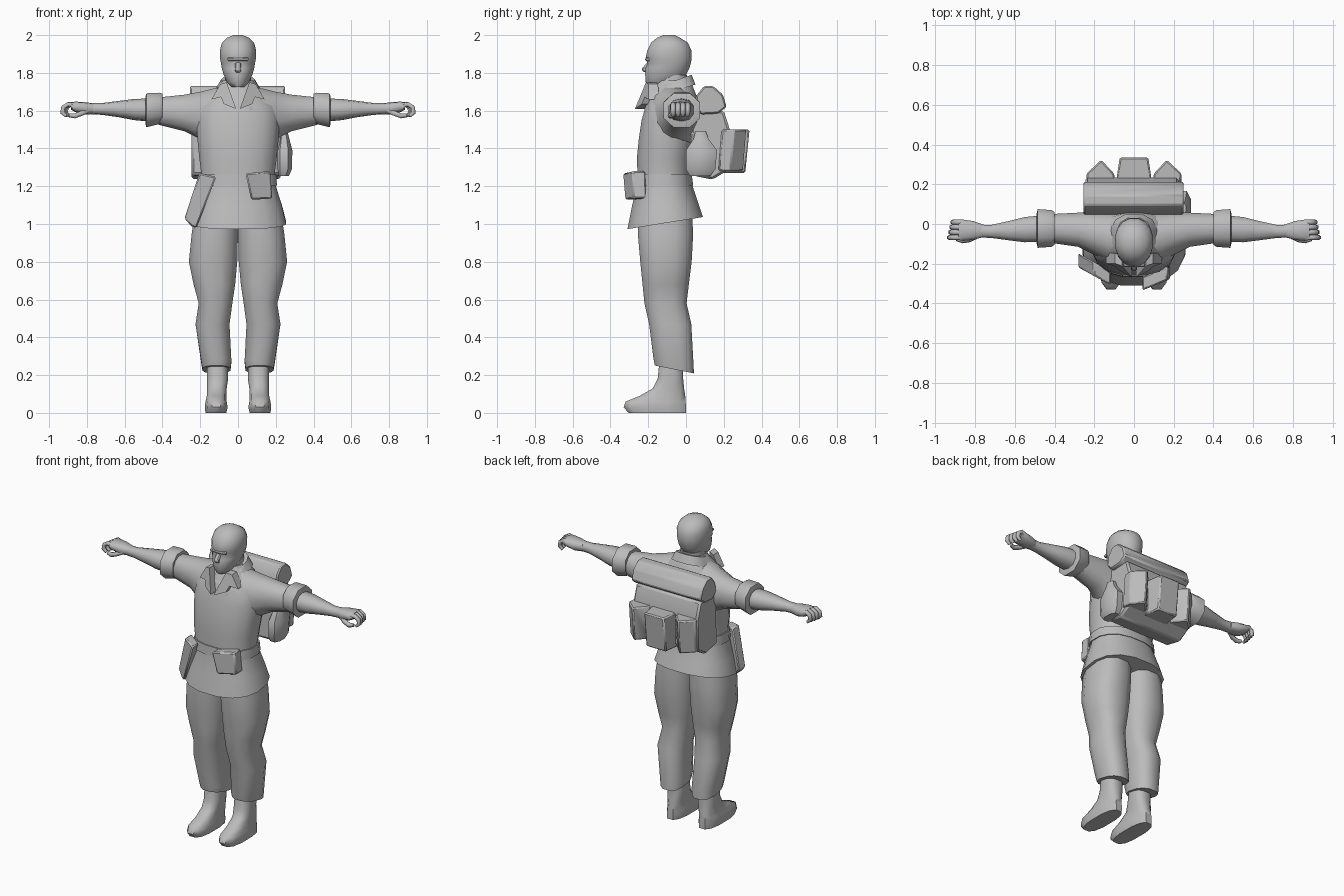
import bpy, bmesh, math

grey = bpy.data.materials.new("plain_grey")
grey.diffuse_color = (0.5, 0.5, 0.5, 1)


def place(axis, p, a, b):
    return {'X': (p, a, b), 'Y': (a, p, b), 'Z': (a, b, p)}[axis]


def finish(name, bm, angle=50):
    bmesh.ops.recalc_face_normals(bm, faces=bm.faces)
    me = bpy.data.meshes.new(name)
    bm.to_mesh(me)
    bm.free()
    me.materials.append(grey)
    ob = bpy.data.objects.new(name, me)
    bpy.context.collection.objects.link(ob)
    bpy.ops.object.select_all(action='DESELECT')
    ob.select_set(True)
    bpy.context.view_layer.objects.active = ob
    bpy.ops.object.shade_smooth_by_angle(angle=math.radians(angle))
    return ob


def skin(bm, rings):
    """Join equal rings of points into a capped shell."""
    vs = [[bm.verts.new(p) for p in r] for r in rings]
    n = len(vs[0])
    for r, s in zip(vs, vs[1:]):
        for i in range(n):
            j = (i + 1) % n
            bm.faces.new((r[i], r[j], s[j], s[i]))
    bm.faces.new(vs[0])
    bm.faces.new(vs[-1])


def loft(name, axis, rings, n=12, power=0.8, side=1, angle=50):
    """Rings: position, a0, a1, b0, b1 and an optional tilt along b."""
    out = []
    for p, a0, a1, b0, b1, *tilt in rings:
        ring = []
        for i in range(n):
            t = 2 * math.pi * (i + 0.5) / n
            c, s = math.cos(t), math.sin(t)
            k = 1 / max(abs(math.cos(math.pi / n)), 0.01) ** power
            c = max(-1, min(1, math.copysign(abs(c) ** power, c) * k))
            s = max(-1, min(1, math.copysign(abs(s) ** power, s) * k))
            db = s * (b1 - b0) / 2
            x, y, z = place(axis, p + (tilt[0] * db if tilt else 0),
                            (a0 + a1) / 2 + c * (a1 - a0) / 2, (b0 + b1) / 2 + db)
            ring.append((x * side, y, z))
        out.append(ring)
    bm = bmesh.new()
    skin(bm, out)
    return finish(name, bm, angle)


def prism(name, axis, pts, lo, hi, shear=(0, 0, 0), side=1, bevel=0.008):
    """Extrude a profile; shear moves y by x, z, relative to the centre."""
    rings = [[place(axis, p, a, b) for a, b in pts] for p in (lo, hi)]
    allp = rings[0] + rings[1]
    cx = sum(p[0] for p in allp) / len(allp)
    cz = sum(p[2] for p in allp) / len(allp)
    rings = [[(x * side, y + shear[0] * (x - cx) + shear[2] * (z - cz), z) for x, y, z in r]
             for r in rings]
    bm = bmesh.new()
    skin(bm, rings)
    ob = finish(name, bm, 35)
    if bevel:
        m = ob.modifiers.new("soft_edge", 'BEVEL')
        m.width, m.segments = bevel, 1
    return ob


def tube(name, path, radius, side):
    """Six-sided finger following a path in the x-z plane."""
    rings = []
    for i, (x, y, z) in enumerate(path):
        p, q = path[max(i - 1, 0)], path[min(i + 1, len(path) - 1)]
        a = math.atan2(q[2] - p[2], q[0] - p[0])
        r = radius * (0.75 if i == len(path) - 1 else 1)
        rings.append([(side * (x - math.sin(a) * r * math.sin(t)), y + r * math.cos(t),
                       z + math.cos(a) * r * math.sin(t))
                      for t in (math.pi * k / 3 for k in range(6))])
    bm = bmesh.new()
    skin(bm, rings)
    finish(name, bm, 70)


# Shirt with flared hem, and belt
loft("shirt", 'Z', [
    (1.005, -.255, .255, -.31, .09, .16), (1.10, -.232, .232, -.287, .065, .06),
    (1.20, -.20, .20, -.262, .035), (1.27, -.195, .195, -.257, .02),
    (1.35, -.205, .205, -.26, .03), (1.45, -.215, .215, -.25, .05),
    (1.55, -.22, .22, -.235, .06), (1.62, -.21, .21, -.215, .06),
    (1.68, -.16, .16, -.195, .055), (1.73, -.10, .10, -.165, .035),
    (1.76, -.08, .08, -.15, .015)], n=16, power=0.85)
loft("belt", 'Z', [(1.205, -.206, .206, -.268, .038), (1.265, -.202, .202, -.264, .03)],
     n=16, power=0.85)

# Neck, head and face
loft("neck", 'Z', [(1.60, -.08, .08, -.15, .01), (1.79, -.068, .068, -.15, .005)])
loft("head", 'Z', [
    (1.725, -.035, .035, -.20, -.10), (1.75, -.058, .058, -.213, -.04),
    (1.79, -.076, .076, -.216, .0), (1.825, -.086, .086, -.214, .018),
    (1.85, -.09, .09, -.202, .025), (1.872, -.094, .094, -.215, .03),
    (1.92, -.096, .096, -.205, .028), (1.96, -.085, .085, -.185, .01),
    (1.985, -.06, .06, -.155, -.03), (2.0, -.025, .025, -.12, -.06)],
     n=16, power=0.95, angle=60)
prism("nose", 'X', [(-.195, 1.865), (-.236, 1.822), (-.228, 1.805), (-.195, 1.80)],
      -.016, .016, bevel=0.006)
prism("brow", 'X', [(-.18, 1.885), (-.215, 1.88), (-.217, 1.865), (-.18, 1.86)],
      -.055, .055, bevel=0.004)

# Collar band
loft("collar", 'Z', [(1.70, -.12, .12, -.205, .05, .3), (1.755, -.088, .088, -.17, .03, .35)],
     n=12)

for side, tag in ((1, "left"), (-1, "right")):
    # Pointed lapel lying on the chest
    prism("lapel_" + tag, 'Y', [(.01, 1.61), (.06, 1.75), (.095, 1.74), (.14, 1.66),
                                (.09, 1.672), (.075, 1.635)],
          -.222, -.17, (.45, 0, .25), side, 0)
    # Sleeve, rolled cuff, forearm and hand
    loft("sleeve_" + tag, 'X', [
        (.06, -.22, .06, 1.38, 1.73), (.14, -.19, .062, 1.40, 1.715),
        (.20, -.155, .06, 1.45, 1.70), (.28, -.115, .057, 1.49, 1.685),
        (.42, -.095, .05, 1.525, 1.67)], side=side, n=12, power=0.9)
    loft("cuff_" + tag, 'X', [(.40, -.105, .06, 1.535, 1.69), (.415, -.115, .07, 1.53, 1.695),
                              (.485, -.12, .075, 1.512, 1.692), (.49, -.10, .055, 1.53, 1.675)],
         n=8, power=0.9, side=side)
    loft("forearm_" + tag, 'X', [
        (.45, -.09, .045, 1.54, 1.665), (.55, -.092, .035, 1.55, 1.662),
        (.63, -.082, .015, 1.565, 1.652), (.72, -.07, -.005, 1.578, 1.64),
        (.78, -.068, -.003, 1.58, 1.64)], n=10, power=0.95, side=side)
    loft("palm_" + tag, 'X', [
        (.76, -.066, -.003, 1.582, 1.638), (.81, -.08, .015, 1.58, 1.645),
        (.86, -.085, .022, 1.592, 1.648), (.885, -.08, .02, 1.605, 1.645)],
         n=10, side=side)
    for k, y in enumerate((-.068, -.042, -.016, .009)):
        d = -.006 * k
        tube("finger_%d_%s" % (k + 1, tag),
             [(.86, y, 1.625), (.90 + d, y, 1.634), (.925 + d, y, 1.618),
              (.93 + d, y, 1.59), (.91 + d, y, 1.572)], .0135, side)
    tube("thumb_" + tag, [(.79, -.06, 1.602), (.83, -.078, 1.585), (.865, -.082, 1.572),
                          (.895, -.075, 1.575)], .015, side)
    # Baggy trouser leg with sloping hem
    loft("trouser_leg_" + tag, 'Z', [
        (.23, .04, .188, -.165, .042, -.2), (.27, .035, .195, -.172, .04, -.15),
        (.47, .045, .225, -.195, .028), (.58, .03, .208, -.22, .003),
        (.68, .015, .235, -.23, .015), (.80, .004, .26, -.242, .03),
        (.95, .0, .245, -.255, .038), (1.08, .0, .225, -.25, .03)],
         n=12, power=0.8, side=side)
    # Boot
    loft("boot_" + tag, 'Z', [
        (.0, .062, .172, -.305, .0), (.03, .055, .176, -.33, .0),
        (.06, .06, .172, -.32, -.002), (.09, .062, .165, -.245, -.004),
        (.13, .06, .165, -.175, -.01), (.18, .052, .165, -.15, -.015),
        (.28, .055, .165, -.14, -.015)], n=12, power=0.75, side=side)
    # Angled outer backpack pocket
    prism("pack_side_pocket_" + tag, 'Z', [(.09, .18), (.10, .245), (.165, .315),
                                           (.24, .245), (.235, .18)],
          1.28, 1.50, (0, 0, .08), side)

# Backpack body, bedroll and middle pocket
prism("backpack", 'X', [(.03, 1.60), (.20, 1.60), (.235, 1.49), (.23, 1.29), (.14, 1.235),
                        (.02, 1.26)], -.245, .225, bevel=0.012)
prism("bedroll", 'X', [(.045, 1.62), (.055, 1.68), (.095, 1.73), (.145, 1.73), (.195, 1.685),
                       (.215, 1.62), (.17, 1.585), (.08, 1.58)], -.255, .25, bevel=0.008)
prism("pack_middle_pocket", 'Z', [(-.092, .19), (-.072, .325), (.072, .325), (.092, .19)],
      1.27, 1.50, (0, 0, .1))

# Flask on the side of the pack
loft("flask", 'Z', [(1.255, .205, .27, .02, .13), (1.29, .20, .285, .0, .155),
                    (1.39, .20, .288, .0, .165), (1.45, .215, .272, .04, .12),
                    (1.49, .222, .262, .05, .105)], n=8, power=0.8, angle=35)

# Belt pouch and holster
prism("belt_pouch", 'Y', [(.04, 1.268), (.17, 1.28), (.182, 1.135), (.07, 1.128)],
      -.305, -.235, (.4, 0, 0))
prism("holster", 'Y', [(-.205, 1.27), (-.115, 1.25), (-.22, .98), (-.245, .985), (-.283, 1.03)],
      -.255, -.185, (-.55, 0, 0))
